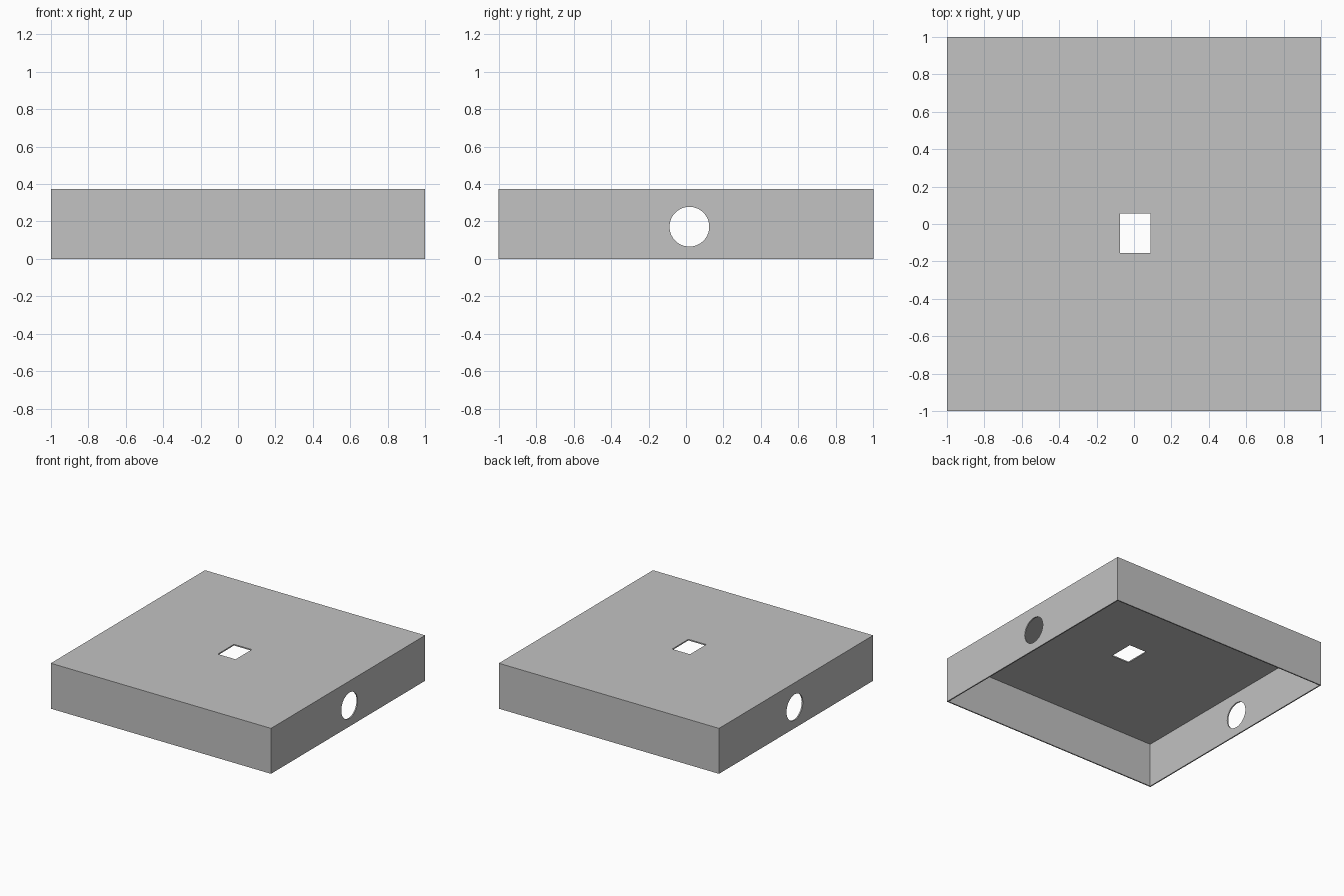
import bpy
import math

cube = bpy.data.objects.get("Cube")
if cube:
    bpy.data.objects.remove(cube, do_unlink=True)

HEIGHT = 0.373
WALL = 0.01

grey = bpy.data.materials.new("plain grey")
grey.use_nodes = True
grey.diffuse_color = (0.54, 0.54, 0.54, 1)
grey.node_tree.nodes["Principled BSDF"].inputs["Base Color"].default_value = grey.diffuse_color


def box(name, low, high):
    """Box spanning two opposite corners."""
    centre = [(a + b) / 2 for a, b in zip(low, high)]
    bpy.ops.mesh.primitive_cube_add(size=1, location=centre)
    obj = bpy.context.object
    obj.name = name
    obj.scale = [b - a for a, b in zip(low, high)]
    bpy.ops.object.transform_apply(location=True, rotation=True, scale=True)
    obj.data.materials.append(grey)
    return obj


def cut(target, cutter):
    """Subtract a hidden cutter from the target."""
    cutter.hide_render = True
    mod = target.modifiers.new(cutter.name, 'BOOLEAN')
    mod.operation = 'DIFFERENCE'
    mod.solver = 'EXACT'
    mod.object = cutter
    bpy.context.view_layer.objects.active = target
    bpy.ops.object.modifier_apply(modifier=mod.name)
    bpy.data.objects.remove(cutter, do_unlink=True)


# Thin-walled lid, open underneath
lid = box("open_box_lid", (-1, -1, 0), (1, 1, HEIGHT))
inner = 1 - WALL
cut(lid, box("cavity_cutter", (-inner, -inner, -0.1), (inner, inner, HEIGHT - WALL)))

# Rectangular opening in the top
cut(lid, box("top_slot_cutter", (-0.075, -0.155, 0.3), (0.087, 0.055, 0.5)))

# Round opening through both side walls
bpy.ops.mesh.primitive_cylinder_add(vertices=64, radius=0.106, depth=3,
                                    location=(0, 0.018, 0.172),
                                    rotation=(0, math.pi / 2, 0))
hole = bpy.context.object
hole.name = "side_hole_cutter"
hole.data.materials.append(grey)
cut(lid, hole)

# Smooth hole rims, sharp box edges
bpy.ops.object.select_all(action='DESELECT')
lid.select_set(True)
bpy.context.view_layer.objects.active = lid
bpy.ops.object.shade_smooth_by_angle(angle=math.radians(30))
